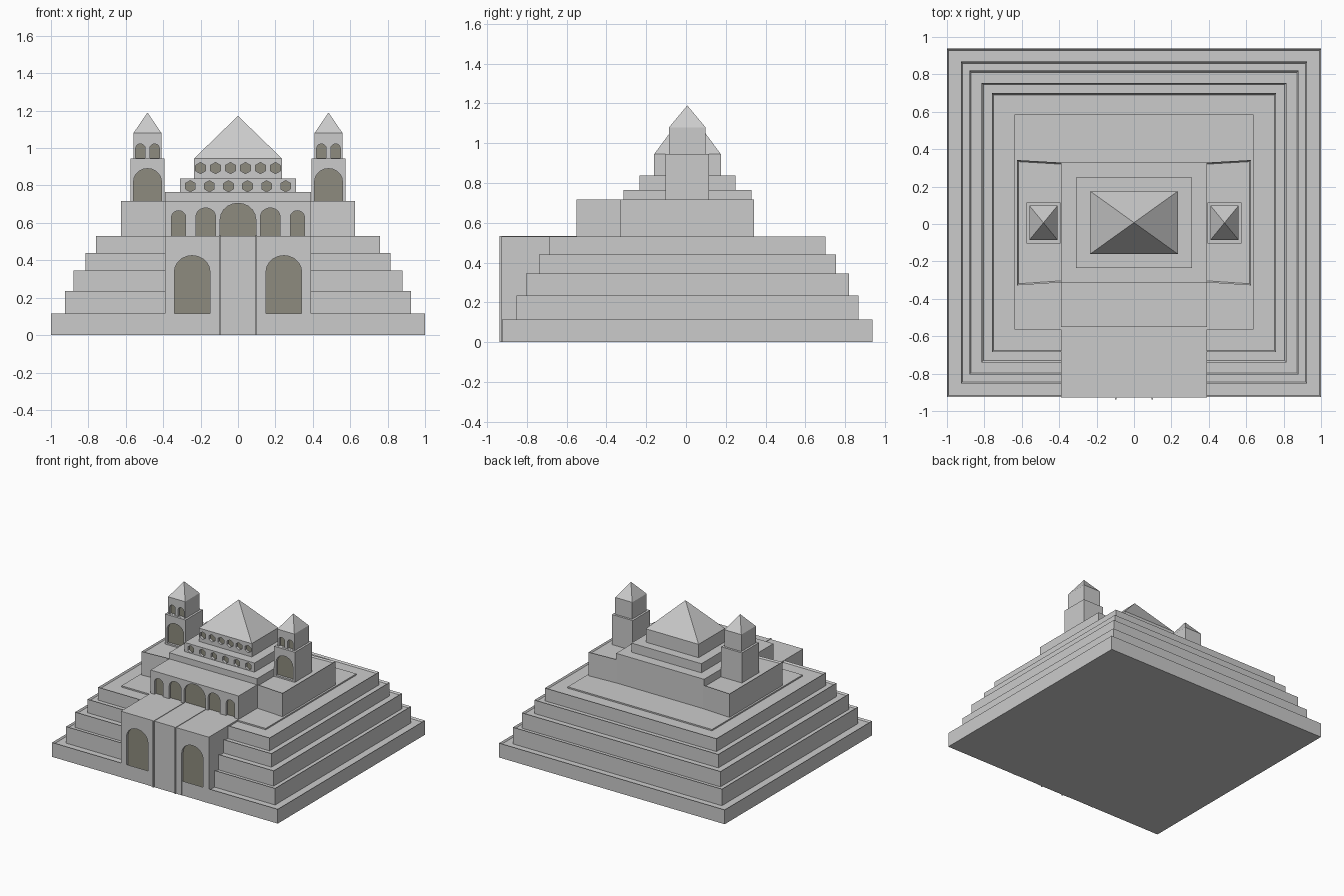
import bpy, bmesh, math

if "Cube" in bpy.data.objects:
    bpy.data.objects.remove(bpy.data.objects["Cube"])

recess_mat = bpy.data.materials.new("recess_olive")
recess_mat.diffuse_color = (0.27, 0.26, 0.21, 1)
recess_mat.use_nodes = True
recess_mat.node_tree.nodes["Principled BSDF"].inputs["Base Color"].default_value = recess_mat.diffuse_color
DEPTH = 0.02


def finish(bm, name):
    bmesh.ops.recalc_face_normals(bm, faces=bm.faces)
    me = bpy.data.meshes.new(name)
    bm.to_mesh(me)
    bm.free()
    ob = bpy.data.objects.new(name, me)
    bpy.context.collection.objects.link(ob)
    return ob


def prism(bm, pts, offset):
    """Extrude a closed planar outline by an offset vector."""
    face = bm.faces.new([bm.verts.new(p) for p in pts])
    ext = bmesh.ops.extrude_face_region(bm, geom=[face], use_keep_orig=True)
    verts = [g for g in ext["geom"] if isinstance(g, bmesh.types.BMVert)]
    bmesh.ops.translate(bm, verts=verts, vec=offset)


def block(name, outline, z0, z1, rim=0.0):
    """Upright block; rim > 0 sinks the roof behind a thin parapet."""
    bm = bmesh.new()
    prism(bm, [(x, y, z0) for x, y in outline], (0, 0, z1 - z0))
    bmesh.ops.recalc_face_normals(bm, faces=bm.faces)
    if rim:
        top = [f for f in bm.faces if f.normal.z > 0.9]
        bmesh.ops.inset_region(bm, faces=top, thickness=rim)
        bmesh.ops.translate(bm, verts=list(top[0].verts), vec=(0, 0, -rim))
    return finish(bm, name)


def rect(x0, x1, y0, y1):
    return [(x0, y0), (x1, y0), (x1, y1), (x0, y1)]


def pyramid(name, x0, x1, y0, y1, z0, z1):
    bm = bmesh.new()
    base = [bm.verts.new((x, y, z0)) for x, y in rect(x0, x1, y0, y1)]
    tip = bm.verts.new(((x0 + x1) / 2, (y0 + y1) / 2, z1))
    bm.faces.new(base)
    for i in range(4):
        bm.faces.new((base[i], base[(i + 1) % 4], tip))
    return finish(bm, name)


def arch(x0, x1, z0, z1):
    """Outline of an opening with a rounded head."""
    cx, r = (x0 + x1) / 2, (x1 - x0) / 2
    h = r * 0.9
    head = [(cx + r * math.cos(a), z1 - h + h * math.sin(a))
            for a in (math.pi * i / 10 for i in range(11))]
    return [(x0, z0), (x1, z0)] + head


def hexagon(x, z, r=0.03):
    return [(x + r * math.sin(i * math.pi / 3), z + r * math.cos(i * math.pi / 3))
            for i in range(6)]


def carve(ob, outlines, y, label):
    """Cut shallow recesses in the front face at y and back them with olive panels."""
    cut, pan = bmesh.new(), bmesh.new()
    for o in outlines:
        prism(cut, [(x, y - 0.03, z) for x, z in o], (0, 0.03 + DEPTH, 0))
        pan.faces.new([pan.verts.new((x, y + DEPTH - 0.001, z)) for x, z in o])
    cutter = finish(cut, label + "_cutter")
    cutter.hide_render = True
    cutter.hide_viewport = True
    mod = ob.modifiers.new("recess", "BOOLEAN")
    mod.operation, mod.solver, mod.object = "DIFFERENCE", "EXACT", cutter
    finish(pan, label).data.materials.append(recess_mat)


def both(x0, x1, z0, z1):
    return [arch(x0, x1, z0, z1), arch(-x1, -x0, z0, z1)]


# Five stepped terraces with thin parapets
tiers = [(1.0, -0.925, 0.938, 0, 0.115), (0.926, -0.853, 0.868, 0.09, 0.235),
         (0.88, -0.805, 0.82, 0.21, 0.345), (0.815, -0.74, 0.755, 0.32, 0.44),
         (0.76, -0.685, 0.70, 0.41, 0.53)]
for i, (x, y0, y1, z0, z1) in enumerate(tiers):
    block(f"terrace_{i + 1}", rect(-x, x, y0, y1), z0, z1, 0.013)
block("upper_floor", rect(-0.64, 0.64, -0.563, 0.585), 0.5, 0.528)

# Gatehouse with two tall arches and a bordered central strip
gate = block("gatehouse", rect(-0.39, 0.39, -0.927, -0.5), 0, 0.53)
carve(gate, both(0.15, 0.34, 0, 0.425), -0.927, "gate_arch")
for s in (-1, 1):
    block("strip_border", rect(s * 0.097 - 0.004, s * 0.097 + 0.004, -0.938, -0.55),
          0, 0.534)

# Front hall with its row of arches
hall = block("front_hall", rect(-0.39, 0.39, -0.55, -0.3), 0.5, 0.716)
carve(hall, both(0.12, 0.225, 0.53, 0.68) + both(0.28, 0.355, 0.53, 0.665)
      + [arch(-0.095, 0.095, 0.53, 0.705)], -0.55, "hall_arch")

# Main hall and stepped lantern with hexagonal windows
block("main_hall", rect(-0.39, 0.39, -0.315, 0.328), 0.5, 0.765)
low = block("lantern_lower", rect(-0.31, 0.31, -0.234, 0.248), 0.75, 0.838)
carve(low, [hexagon(-0.255 + 0.102 * i, 0.796) for i in range(6)], -0.234, "lower_window")
top = block("lantern_upper", rect(-0.234, 0.234, -0.16, 0.175), 0.83, 0.945)
carve(top, [hexagon(-0.2 + 0.08 * i, 0.893) for i in range(6)], -0.16, "upper_window")
pyramid("main_roof", -0.234, 0.234, -0.16, 0.175, 0.945, 1.172)

# Side wings and towers, mirrored left and right
for s, side in ((-1, "left"), (1, "right")):
    wing = [(0.38, -0.312), (0.625, -0.328), (0.625, 0.342), (0.38, 0.328)]
    block("wing_" + side, [(s * x, y) for x, y in wing], 0.5, 0.716, 0.012)

    cx = s * 0.484
    base = block("tower_base_" + side, rect(cx - 0.092, cx + 0.092, -0.103, 0.115),
                 0.7, 0.945)
    carve(base, [arch(cx - 0.074, cx + 0.074, 0.716, 0.89)], -0.103, "tower_arch_" + side)
    belfry = block("belfry_" + side, rect(cx - 0.075, cx + 0.075, -0.085, 0.098),
                   0.935, 1.08)
    carve(belfry, [arch(cx + d - 0.025, cx + d + 0.025, 0.946, 1.022)
                   for d in (-0.038, 0.038)], -0.085, "belfry_arch_" + side)
    pyramid("tower_roof_" + side, cx - 0.075, cx + 0.075, -0.085, 0.098, 1.08, 1.19)
